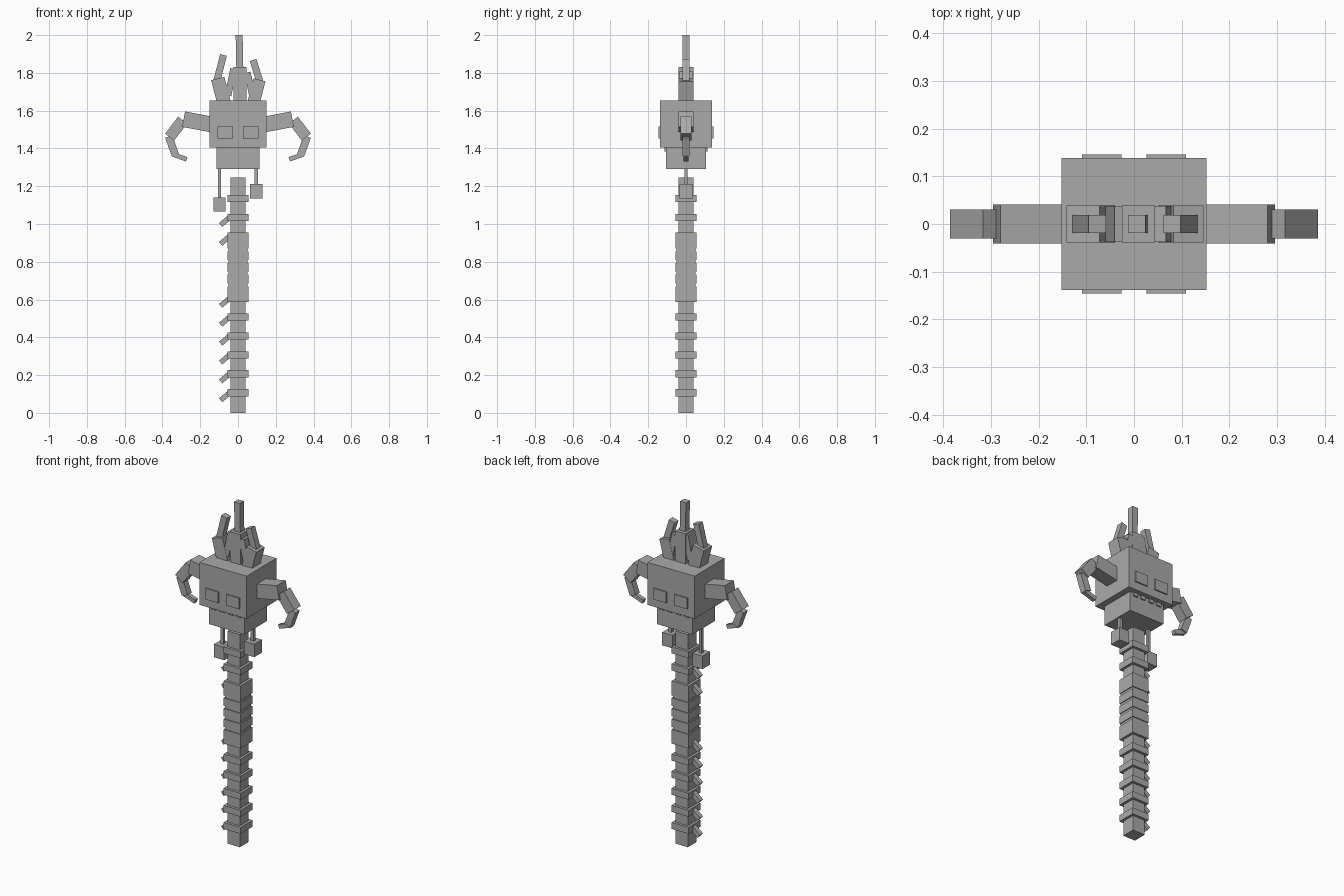
import bpy
import bmesh
import math
from mathutils import Matrix

if "Cube" in bpy.data.objects:
    bpy.data.objects.remove(bpy.data.objects["Cube"])

grey = bpy.data.materials.new("plain_grey")
grey.diffuse_color = (0.4, 0.4, 0.4, 1.0)
grey.use_nodes = True
grey.node_tree.nodes["Principled BSDF"].inputs["Base Color"].default_value = grey.diffuse_color


def make(name, boxes):
    """One object from boxes given as (centre, size, tilt about y)."""
    bm = bmesh.new()
    for centre, size, tilt in boxes:
        mat = (Matrix.Translation(centre) @ Matrix.Rotation(tilt, 4, 'Y')
               @ Matrix.Diagonal((*size, 1)))
        bmesh.ops.create_cube(bm, size=1, matrix=mat)
    mesh = bpy.data.meshes.new(name)
    bm.to_mesh(mesh)
    bm.free()
    mesh.materials.append(grey)
    obj = bpy.data.objects.new(name, mesh)
    bpy.context.collection.objects.link(obj)
    return obj


def box(x0, x1, y0, y1, z0, z1):
    return (((x0 + x1) / 2, (y0 + y1) / 2, (z0 + z1) / 2),
            (x1 - x0, y1 - y0, z1 - z0), 0)


def bar(p, q, width, depth):
    """Square-ended bar in the xz plane from p to q."""
    dx, dz = q[0] - p[0], q[1] - p[1]
    return (((p[0] + q[0]) / 2, 0, (p[1] + q[1]) / 2),
            (width, depth, math.hypot(dx, dz)), math.atan2(dx, dz))


# Shaft with evenly spaced collars
make("shaft", [box(-.04, .04, -.04, .04, 0, 1.245)])
low = [.107 + .1 * i for i in range(6)]
high = [.935, 1.035, 1.135]
make("shaft_rings", [box(-.055, .055, -.055, .055, z - .019, z + .019)
                     for z in low + high])

# Wrapped grip
make("grip_core", [box(-.05, .05, -.05, .05, .6, .93)])
make("grip_bands", [box(-.055, .055, -.055, .055, z - .023, z + .023)
                    for z in [.647 + .0615 * i for i in range(5)]])

# Thorns on the left side, pointing down
make("thorns", [bar((-.042, z + .002), (-.092, z - .04), .027, .027)
                for z in low + high[:2]])

# Skull head and jaw
make("skull", [box(-.152, .152, -.138, .138, 1.405, 1.654)])
make("jaw", [box(-.115, .115, -.105, .105, 1.29, 1.405)])

# Eyes and teeth on both front and back
eyes, teeth = [], []
for s in (-1, 1):
    for x in (-.0675, .0675):
        eyes.append(((x, s * .1415, 1.484), (.083, .009, .064), 0))
    for x in (-.08, -.027, .03, .08):
        teeth.append(((x, s * .108, 1.395), (.029, .009, .021), 0))
make("eyes", eyes)
make("teeth", teeth)

# Curled horns, four shrinking segments each side
horn = [((.14, 1.527), (.288, 1.555), .083, .082),
        ((.293, 1.55), (.362, 1.46), .06, .06),
        ((.367, 1.463), (.332, 1.367), .04, .038),
        ((.345, 1.368), (.272, 1.343), .024, .024)]
for side, s in (("left", -1), ("right", 1)):
    make(side + "_horn", [bar((s * p[0], p[1]), (s * q[0], q[1]), w, d)
                          for p, q, w, d in horn])

# Crown blocks and the spikes rising from them
make("crown_blocks", [
    box(-.025, .044, -.039, .039, 1.64, 1.83),
    bar((-.074, 1.64), (-.107, 1.77), .072, .078),
    bar((.082, 1.64), (.114, 1.763), .065, .078),
])
make("crown_prongs", [
    bar((-.052, 1.68), (-.024, 1.822), .034, .076),
    bar((.076, 1.68), (.05, 1.803), .034, .076),
])
make("crown_spikes", [
    bar((.01, 1.80), (.006, 2.0), .037, .037),
    bar((-.111, 1.76), (-.077, 1.895), .037, .037),
    bar((.115, 1.755), (.08, 1.868), .037, .037),
])

# Charms hanging on cords under the jaw
for name, x, z in (("left", -.098, 1.103), ("right", .097, 1.173)):
    make(name + "_cord", [box(x - .009, x + .009, -.009, .009, z, 1.3)])
    make(name + "_charm", [((x, 0, z), (.066, .07, .076), 0)])
